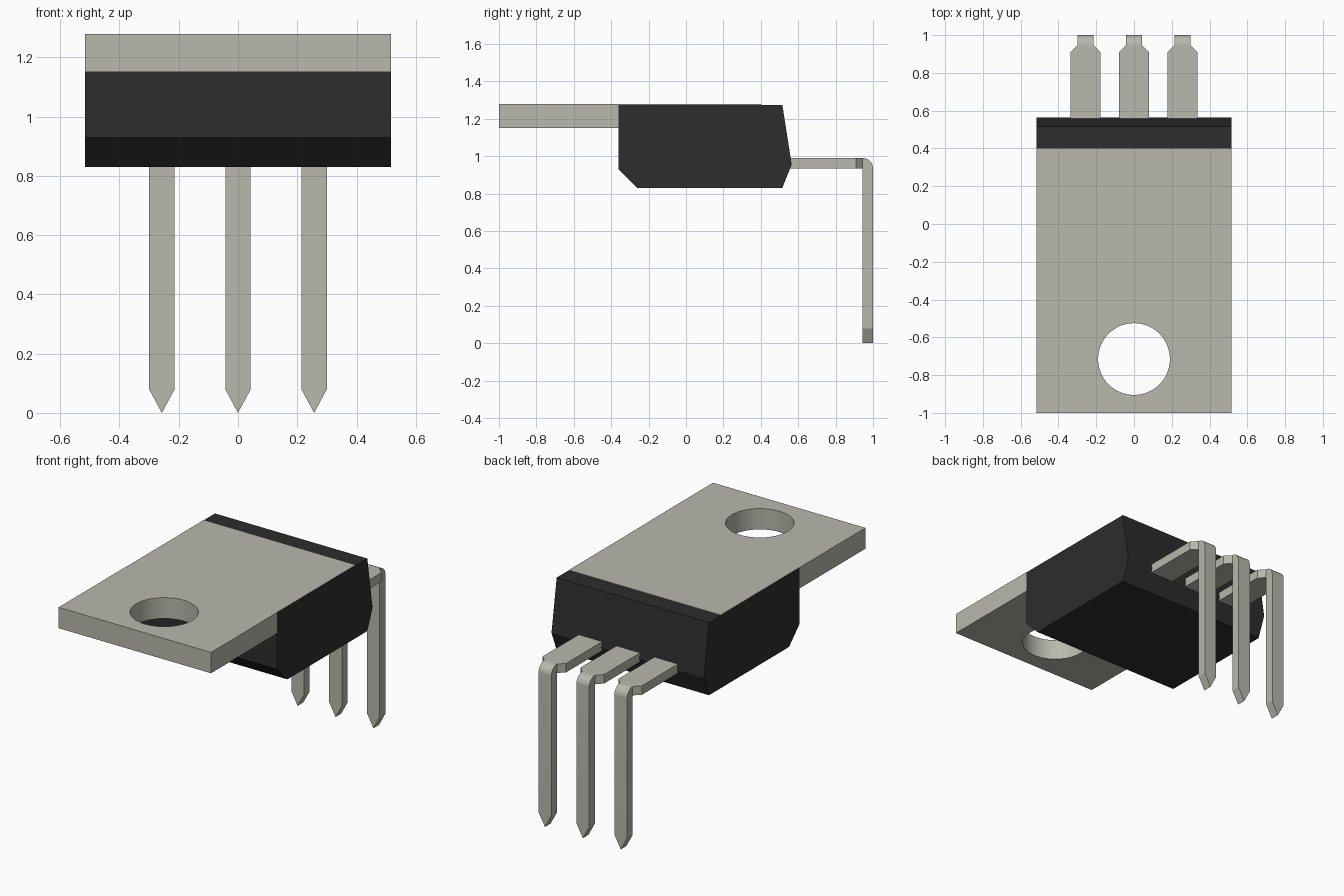
import bpy, bmesh, math

cube = bpy.data.objects.get("Cube")
if cube:
    bpy.data.objects.remove(cube, do_unlink=True)


def material(name, rgb):
    mat = bpy.data.materials.new(name)
    mat.use_nodes = True
    mat.diffuse_color = (*rgb, 1)
    mat.node_tree.nodes["Principled BSDF"].inputs["Base Color"].default_value = (*rgb, 1)
    return mat


metal = material("tinned metal", (0.479, 0.479, 0.42))
plastic = material("black plastic", (0.026, 0.026, 0.026))


def finish(bm, name, mat):
    bmesh.ops.remove_doubles(bm, verts=bm.verts, dist=0.0002)
    bmesh.ops.recalc_face_normals(bm, faces=bm.faces)
    mesh = bpy.data.meshes.new(name)
    bm.to_mesh(mesh)
    bm.free()
    mesh.materials.append(mat)
    obj = bpy.data.objects.new(name, mesh)
    bpy.context.collection.objects.link(obj)
    return obj


def extrude_profile(name, points, axis, start, end, mat):
    """Extrude a closed 2D outline along one axis (0 = x, 2 = z)."""
    bm = bmesh.new()
    rings = []
    for level in (start, end):
        ring = []
        for a, b in points:
            co = [a, b]
            co.insert(axis, level)
            ring.append(bm.verts.new(co))
        bm.faces.new(ring)
        rings.append(ring)
    n = len(points)
    for i in range(n):
        j = (i + 1) % n
        bm.faces.new((rings[0][i], rings[0][j], rings[1][j], rings[1][i]))
    return finish(bm, name, mat)


# Moulded case: side profile in y, z
half = 0.517
case = [(-0.36, 1.275), (0.515, 1.275), (0.565, 0.955),
        (0.515, 0.83), (-0.26, 0.83), (-0.36, 0.93)]
extrude_profile("case", case, 0, -half, half, plastic)

# Heat sink tab: full width outside the case, a hair narrower inside it
inner = half - 0.002
outline = [(-half, -1), (half, -1), (half, -0.36), (inner, -0.36),
           (inner, 0.4), (-inner, 0.4), (-inner, -0.36), (-half, -0.36)]
tab = extrude_profile("heat_sink_tab", outline, 2, 1.15, 1.278, metal)

# Mounting hole
circle = [(0.19 * math.cos(math.tau * i / 64), -0.715 + 0.19 * math.sin(math.tau * i / 64))
          for i in range(64)]
cutter = extrude_profile("hole_cutter", circle, 2, 1, 1.4, metal)
cutter.hide_render = True
cut = tab.modifiers.new("mounting hole", "BOOLEAN")
cut.operation = "DIFFERENCE"
cut.solver = "EXACT"
cut.object = cutter
bpy.context.view_layer.objects.active = tab
bpy.ops.object.modifier_apply(modifier=cut.name)
bpy.data.objects.remove(cutter, do_unlink=True)


def lead(name, x):
    """Sweep a flat strip outward, round the bend and down to a point."""
    thick, wide, slim = 0.055, 0.08, 0.043
    by, bz = 0.945, 0.935
    # Each station: outer (y, z), inner (y, z), half width
    stations = [((y, bz + thick), (y, bz), w)
                for y, w in ((0.53, wide), (0.908, wide), (by, slim))]
    for i in range(1, 9):
        a = math.pi / 2 * i / 8
        stations.append(((by + thick * math.sin(a), bz + thick * math.cos(a)), (by, bz), slim))
    stations += [((by + thick, z), (by, z), w) for z, w in ((0.08, slim), (0, 0))]
    bm = bmesh.new()
    rings = []
    for outer, inside, w in stations:
        rings.append([bm.verts.new((x + s * w, *p))
                      for s, p in ((-1, outer), (1, outer), (1, inside), (-1, inside))])
    bm.faces.new(rings[0])
    for r, q in zip(rings, rings[1:]):
        for i in range(4):
            j = (i + 1) % 4
            bm.faces.new((r[i], r[j], q[j], q[i]))
    bmesh.ops.dissolve_degenerate(bm, dist=0.0002, edges=bm.edges)
    return finish(bm, name, metal)


leads = [lead(name, x) for name, x in
         (("right_lead", -0.257), ("middle_lead", 0), ("left_lead", 0.257))]

# Smooth the hole wall and the bends, keep the edges sharp
bpy.ops.object.select_all(action="DESELECT")
for obj in [tab] + leads:
    obj.select_set(True)
bpy.context.view_layer.objects.active = tab
bpy.ops.object.shade_smooth_by_angle(angle=math.radians(25))
